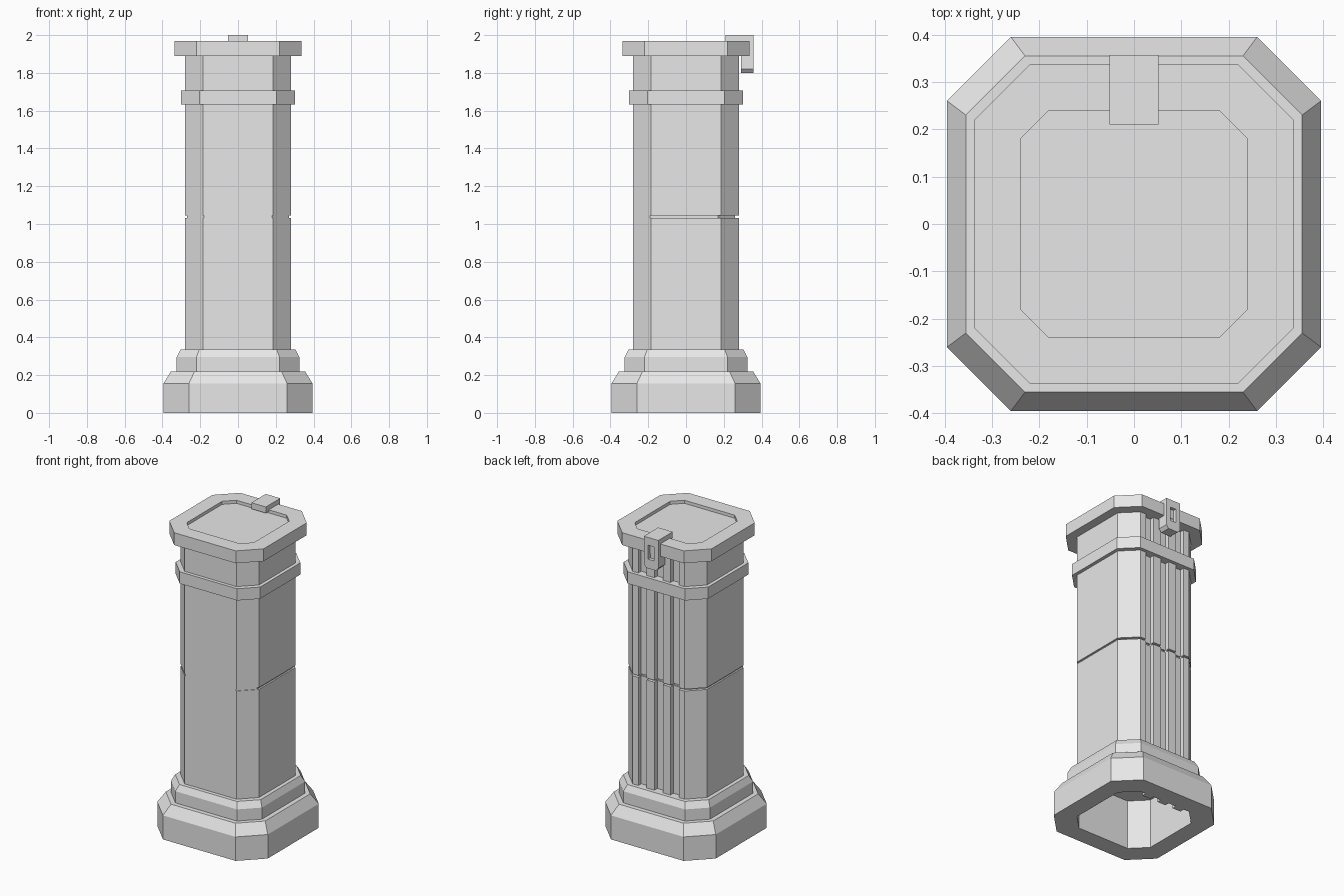
import bpy
import bmesh

if "Cube" in bpy.data.objects:
    bpy.data.objects.remove(bpy.data.objects["Cube"], do_unlink=True)

stone = bpy.data.materials.new("light_grey")
stone.use_nodes = True
GREY = (0.8, 0.8, 0.8, 1)
stone.diffuse_color = GREY
stone.node_tree.nodes["Principled BSDF"].inputs["Base Color"].default_value = GREY


def octagon(h, c):
    """Square of half width h with its corners cut at c, counter-clockwise."""
    return [(c, -h), (h, -c), (h, c), (c, h), (-c, h), (-h, c), (-h, -c), (-c, -h)]


def fluted(h, c, floor, shift=0):
    """Octagon with three square channels in its back edge."""
    pts = [(x, y + shift) for x, y in octagon(h, c)]
    back = h + shift
    channels = []
    for x in (0.115, 0, -0.115):
        channels += [(x + 0.03, back), (x + 0.03, floor), (x - 0.03, floor), (x - 0.03, back)]
    return pts[:4] + channels + pts[4:]


def loft(name, rings):
    """Closed solid through rings of 3D points with equal counts."""
    bm = bmesh.new()
    loops = [[bm.verts.new(p) for p in ring] for ring in rings]
    for a, b in zip(loops, loops[1:]):
        for i in range(len(a)):
            j = (i + 1) % len(a)
            bm.faces.new((a[i], a[j], b[j], b[i]))
    bm.faces.new(loops[0][::-1])
    bm.faces.new(loops[-1])
    bmesh.ops.recalc_face_normals(bm, faces=bm.faces)
    mesh = bpy.data.meshes.new(name)
    bm.to_mesh(mesh)
    bm.free()
    mesh.materials.append(stone)
    obj = bpy.data.objects.new(name, mesh)
    bpy.context.collection.objects.link(obj)
    return obj


def at_z(outline, z):
    return [(x, y, z) for x, y in outline]


def prism(name, outline, z0, z1):
    return loft(name, [at_z(outline, z0), at_z(outline, z1)])


def stack(name, steps):
    """Octagonal loft from (half width, corner, height) steps."""
    return loft(name, [at_z(octagon(h, c), z) for h, c, z in steps])


def carve(target, cutter):
    mod = target.modifiers.new("cut", "BOOLEAN")
    mod.operation = "DIFFERENCE"
    mod.solver = "EXACT"
    mod.object = cutter
    bpy.context.view_layer.objects.active = target
    bpy.ops.object.modifier_apply(modifier=mod.name)
    bpy.data.objects.remove(cutter, do_unlink=True)


# Stepped plinth, hollow where the shaft stands above it
shaft_outline = fluted(0.28, 0.185, 0.25)
plinth = stack("plinth", [(0.395, 0.26, 0), (0.395, 0.26, 0.155), (0.355, 0.23, 0.22),
                          (0.325, 0.22, 0.22), (0.325, 0.22, 0.295), (0.305, 0.205, 0.335)])
carve(plinth, prism("plinth_cutter", shaft_outline, -0.1, 0.5))

# Fluted shaft in two drums with a thin joint that leaves the front flush
prism("lower_shaft", shaft_outline, 0.32, 1.033)
prism("shaft_joint", fluted(0.27, 0.18, 0.24, -0.01), 1.033, 1.045)
prism("upper_shaft", shaft_outline, 1.045, 1.89)

# Collar band
stack("collar", [(0.302, 0.205, 1.632), (0.302, 0.205, 1.708)])

# Cap slab with a shallow sunken top
stack("cap", [(0.337, 0.22, 1.89), (0.337, 0.22, 1.97),
              (0.24, 0.18, 1.97), (0.24, 0.18, 1.95)])

# Bracket hooked over the back edge of the cap
strap = [(-0.052, 0.21), (0.052, 0.21), (0.052, 0.3), (-0.052, 0.3)]
prism("bracket_strap", strap, 1.96, 2.0)
plate = [(-0.035, 1.8), (0.035, 1.8), (0.052, 1.82), (0.052, 2.0),
         (-0.052, 2.0), (-0.052, 1.82)]
drop = loft("bracket_drop", [[(x, y, z) for x, z in plate] for y in (0.29, 0.357)])
slot = [(-0.02, 0.335), (0.02, 0.335), (0.02, 0.4), (-0.02, 0.4)]
carve(drop, prism("slot_cutter", slot, 1.86, 1.95))
